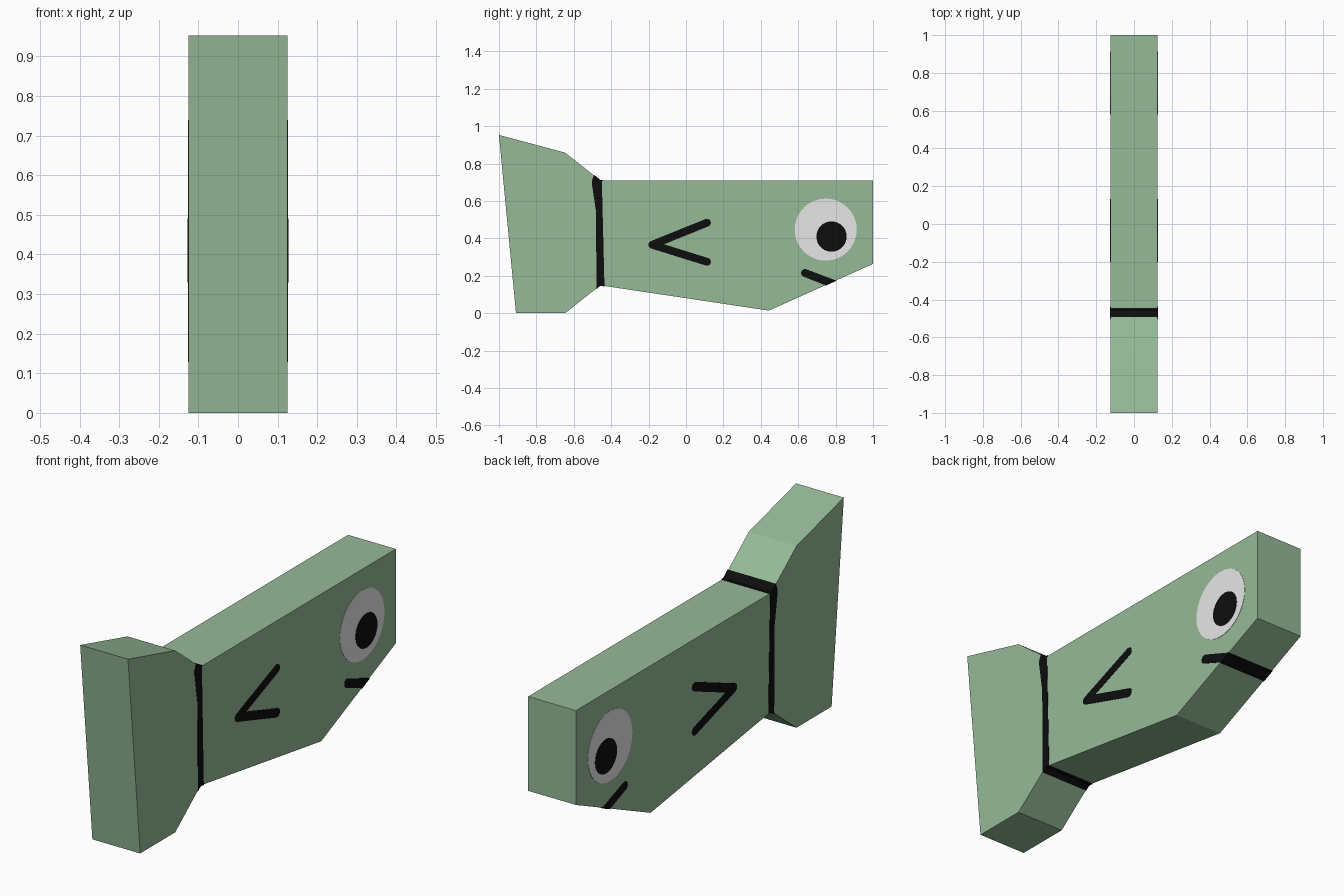
import bpy, bmesh, math

if "Cube" in bpy.data.objects:
    bpy.data.objects.remove(bpy.data.objects["Cube"])

HALF = 0.125      # half thickness of the body
SKIN = 0.0015     # how far painted plates stand proud


def material(name, color):
    m = bpy.data.materials.new(name)
    m.diffuse_color = (*color, 1)
    m.use_nodes = True
    m.node_tree.nodes["Principled BSDF"].inputs["Base Color"].default_value = m.diffuse_color
    return m


GREEN = material("sage green", (0.305, 0.491, 0.314))
WHITE = material("eye white", (0.8, 0.8, 0.8))
BLACK = material("black", (0.004, 0.004, 0.004))


def prism(name, profile, x0, x1, mat, mirror=False):
    """Extrude a (y, z) profile along x, optionally mirrored to the other side."""
    bm = bmesh.new()
    face = bm.faces.new([bm.verts.new((x0, y, z)) for y, z in profile])
    ext = bmesh.ops.extrude_face_region(bm, geom=[face])
    moved = [g for g in ext["geom"] if isinstance(g, bmesh.types.BMVert)]
    bmesh.ops.translate(bm, verts=moved, vec=(x1 - x0, 0, 0))
    bmesh.ops.recalc_face_normals(bm, faces=bm.faces)
    mesh = bpy.data.meshes.new(name)
    bm.to_mesh(mesh)
    bm.free()
    mesh.materials.append(mat)
    obj = bpy.data.objects.new(name, mesh)
    bpy.context.collection.objects.link(obj)
    if mirror:
        obj.modifiers.new("both sides", 'MIRROR')
    return obj


def side_plate(name, profile, mat, layer=1):
    return prism(name, profile, HALF - 0.003, HALF + SKIN * layer, mat, True)


def circle(y, z, r, n=40):
    return [(y + r * math.cos(2 * math.pi * i / n),
             z + r * math.sin(2 * math.pi * i / n)) for i in range(n)]


def capsule(a, b, r, n=8):
    """Round-ended stroke from a to b."""
    ang = math.atan2(b[1] - a[1], b[0] - a[0])
    pts = []
    for c, start in ((a, ang + math.pi / 2), (b, ang - math.pi / 2)):
        for i in range(n + 1):
            t = start + math.pi * i / n
            pts.append((c[0] + r * math.cos(t), c[1] + r * math.sin(t)))
    return pts


def wrap_strip(name, path, out):
    """Thin strip over a top or bottom edge, spanning the full thickness."""
    outer = [(y, z + out * 0.003) for y, z in path]
    inner = [(y, z - out * 0.003) for y, z in reversed(path)]
    prism(name, outer + inner, -HALF - SKIN, HALF + SKIN, BLACK)


# Body and tail: one flat-sided slab
prism("fish_body", [(-1, 0.953), (-0.647, 0.859), (-0.458, 0.71), (1, 0.71),
                    (1, 0.264), (0.443, 0.014), (-0.458, 0.149),
                    (-0.647, 0), (-0.909, 0)], -HALF, HALF, GREEN)

# Neck band: side stripes joined over the top and bottom
side_plate("neck_band_side", [(-0.492, 0.737), (-0.458, 0.71), (-0.45, 0.71),
                              (-0.436, 0.146), (-0.458, 0.149),
                              (-0.478, 0.133), (-0.482, 0.55),
                              (-0.503, 0.69), (-0.503, 0.71)], BLACK)
wrap_strip("neck_band_top", [(-0.492, 0.737), (-0.458, 0.71), (-0.445, 0.71)], 1)
wrap_strip("neck_band_bottom", [(-0.48, 0.132), (-0.458, 0.149), (-0.436, 0.146)], -1)

# Fin marks: two strokes meeting in a point
side_plate("fin_mark_upper", capsule((-0.18, 0.366), (0.112, 0.484), 0.021), BLACK)
side_plate("fin_mark_lower", capsule((-0.18, 0.366), (0.112, 0.275), 0.021), BLACK)

# Eyes
side_plate("eye", circle(0.747, 0.447, 0.166), WHITE)
side_plate("pupil", circle(0.778, 0.41, 0.081), BLACK, 2)

# Mouth: stroke on each side, carried across the sloping chin
stroke = capsule((0.636, 0.215), (0.76, 0.17), 0.021)
rounded_start = stroke[:9]
side_plate("mouth_side", rounded_start + [(0.745, 0.15), (0.802, 0.175)], BLACK)
wrap_strip("mouth_chin", [(0.745, 0.1496), (0.802, 0.1751)], -1)
